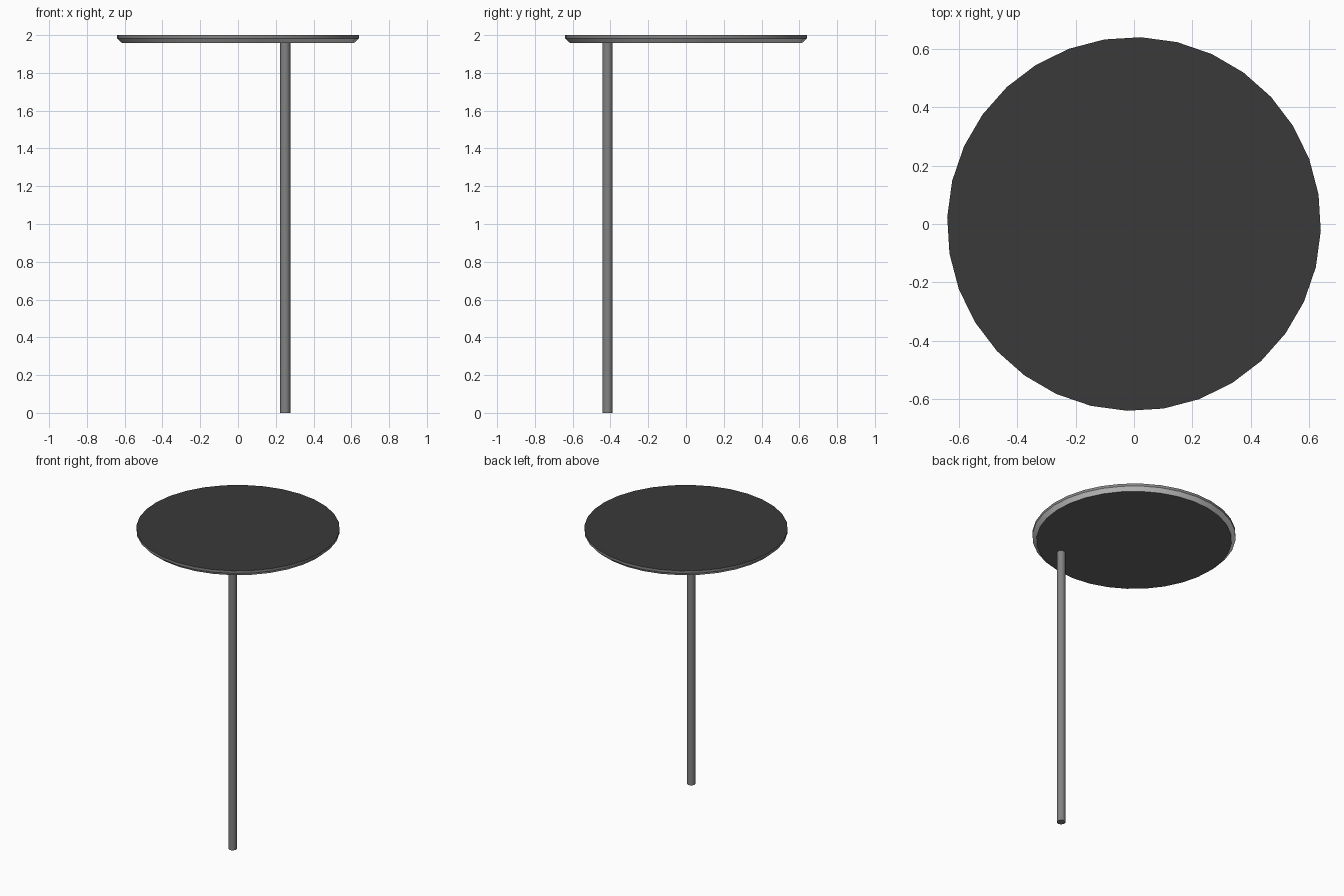
import bpy, bmesh, math

if "Cube" in bpy.data.objects:
    bpy.data.objects.remove(bpy.data.objects["Cube"])


def material(name, v):
    m = bpy.data.materials.new(name)
    m.diffuse_color = (v, v, v, 1)
    m.use_nodes = True
    m.node_tree.nodes["Principled BSDF"].inputs["Base Color"].default_value = m.diffuse_color
    return m


charcoal = material("charcoal", 0.041)
grey = material("dark_grey", 0.135)
leg_grey = material("mid_grey", 0.225)
pale = material("pale_grey", 0.74)


def lathe(name, rings, sides, turn, loc, mats, rule):
    """Closed solid from (radius, z) rings, listed bottom to top."""
    bm = bmesh.new()
    loops = []
    for r, z in rings:
        angles = [turn + 2 * math.pi * i / sides for i in range(sides)]
        loops.append([bm.verts.new((r * math.cos(a), r * math.sin(a), z)) for a in angles])
    for lo, hi in zip(loops, loops[1:]):
        for i in range(sides):
            j = (i + 1) % sides
            bm.faces.new((lo[i], lo[j], hi[j], hi[i]))
    bm.faces.new(loops[0][::-1])
    bm.faces.new(loops[-1])
    bm.normal_update()
    for f in bm.faces:
        f.material_index = rule(f.normal.z)
    me = bpy.data.meshes.new(name)
    bm.to_mesh(me)
    bm.free()
    for m in mats:
        me.materials.append(m)
    ob = bpy.data.objects.new(name, me)
    ob.location = loc
    bpy.context.collection.objects.link(ob)
    bpy.ops.object.select_all(action='DESELECT')
    ob.select_set(True)
    bpy.context.view_layer.objects.active = ob
    bpy.ops.object.shade_smooth_by_angle(angle=math.radians(30))
    return ob


def top_colours(nz):
    """Top face, flat underside, sloping chamfer, upright rim."""
    return 0 if nz > 0.9 else 1 if nz < -0.9 else 2 if nz < -0.2 else 3


# Round top with upright rim and chamfered underside
lathe("table_top", [(0.614, 1.958), (0.64, 1.982), (0.64, 2.0)], 32,
      math.radians(-2.1), (0, 0, 0), [charcoal, grey, pale, leg_grey], top_colours)

# Single off-centre leg
lathe("leg", [(0.027, 0.0), (0.027, 1.958)], 16, 0, (0.25, -0.415, 0), [leg_grey],
      lambda nz: 0)
